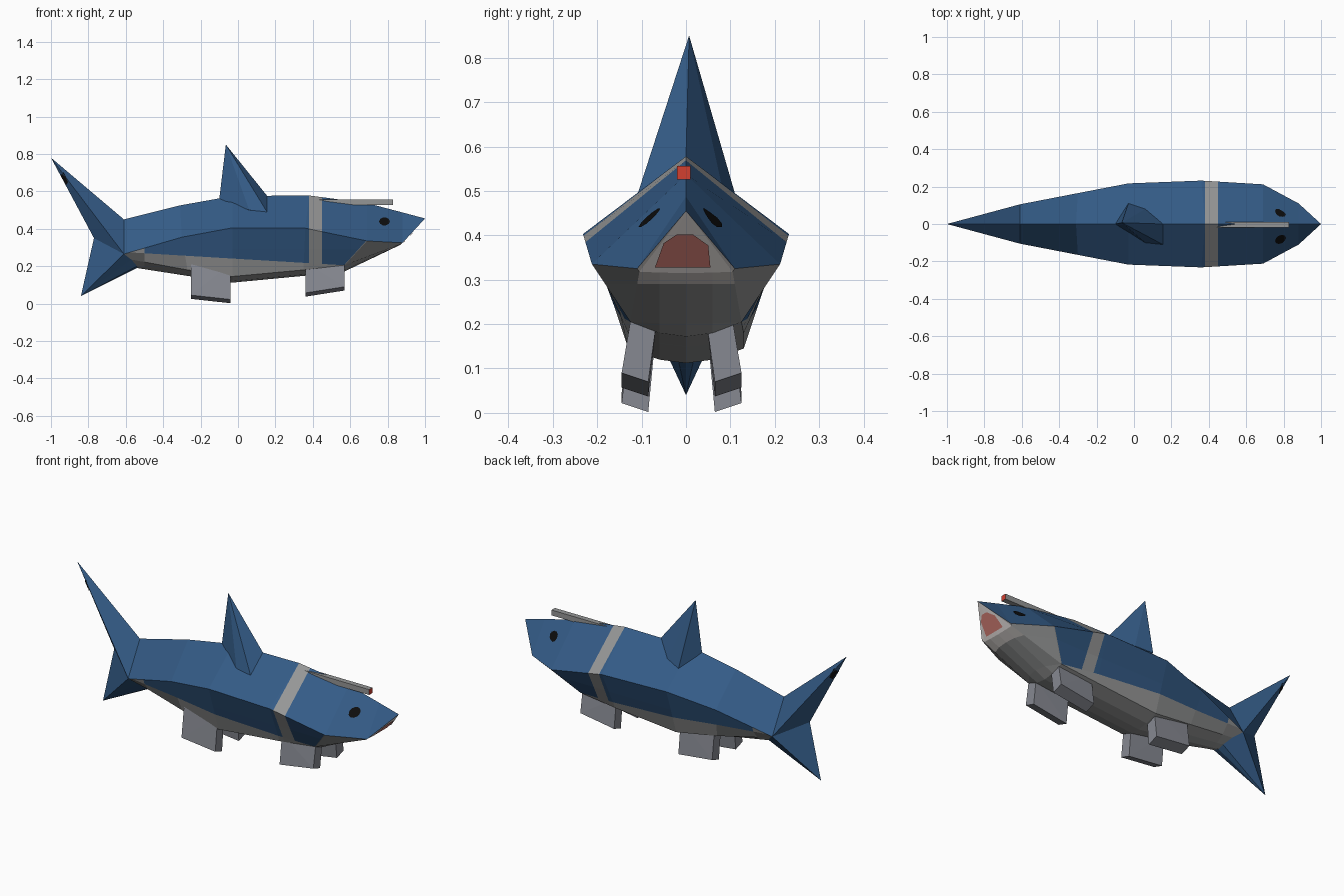
import bpy, bmesh, math
from mathutils import Vector
from mathutils.bvhtree import BVHTree

if "Cube" in bpy.data.objects:
    bpy.data.objects.remove(bpy.data.objects["Cube"])


def material(name, rgb):
    m = bpy.data.materials.new(name)
    m.diffuse_color = (*rgb, 1)
    m.use_nodes = True
    m.node_tree.nodes["Principled BSDF"].inputs["Base Color"].default_value = m.diffuse_color
    return m


BLUE = material("ocean blue", (0.034, 0.105, 0.24))
GREY = material("belly grey", (0.30, 0.305, 0.305))
LEG = material("leg grey", (0.24, 0.25, 0.285))
WHITE = material("tooth white", (0.72, 0.68, 0.66))
PINK = material("mouth pink", (0.62, 0.2, 0.17))
RED = material("laser red", (0.65, 0.05, 0.03))
BLACK = material("black", (0.004, 0.004, 0.004))


def add_object(name, bm, mats):
    mesh = bpy.data.meshes.new(name)
    bm.to_mesh(mesh)
    bm.free()
    for m in mats:
        mesh.materials.append(m)
    ob = bpy.data.objects.new(name, mesh)
    bpy.context.collection.objects.link(ob)
    return ob


def hull(name, points, mat):
    bm = bmesh.new()
    for p in points:
        bm.verts.new(p)
    bmesh.ops.convex_hull(bm, input=bm.verts[:])
    bmesh.ops.recalc_face_normals(bm, faces=bm.faces[:])
    return add_object(name, bm, [mat])


# Body: half sections (top, widest, flank, belly corner, keel), tail to head
sections = [
    [(-.61, 0, .45), (-.61, .105, .265), (-.57, .07, .235), (-.54, .035, .20), (-.54, 0, .19)],
    [(-.31, 0, .525), (-.30, .165, .355), (-.27, .11, .18), (-.25, .05, .155), (-.25, 0, .145)],
    [(-.03, 0, .575), (-.03, .217, .405), (-.03, .13, .145), (-.03, .06, .12), (-.03, 0, .112)],
    [(.38, 0, .578), (.36, .232, .403), (.35, .13, .18), (.35, .06, .155), (.35, 0, .148)],
    [(.69, 0, .537), (.69, .212, .335), (.57, .125, .205), (.57, .06, .18), (.57, 0, .172)],
    [(.88, 0, .487), (.88, .11, .325), (.87, .105, .318), (.87, .06, .316), (.87, 0, .315)],
]
bm = bmesh.new()
rings = []
for s in sections:
    half = [bm.verts.new(p) for p in s]
    other = [bm.verts.new((x, -y, z)) for x, y, z in reversed(s[1:4])]
    rings.append(half + other)
nose, upper_tip, notch, lower_tip = [
    bm.verts.new(p) for p in ((1, 0, .455), (-1, 0, .78), (-.77, 0, .35), (-.84, 0, .04))]


def face(verts, index):
    bm.faces.new(verts).material_index = index


for a, b in zip(rings, rings[1:]):
    for i in range(8):
        j = (i + 1) % 8
        face((a[i], a[j], b[j], b[i]), 0 if i in (0, 7) else 1)
for i in range(8):
    j = (i + 1) % 8
    top = i in (0, 7)
    # Nose and mouth fan, then tail lobes
    face((rings[-1][i], rings[-1][j], nose), 0 if top else 2)
    face((rings[0][i], rings[0][j], upper_tip if top else lower_tip), 0)
for side in (rings[0][1], rings[0][7]):
    face((side, notch, upper_tip), 0)
    face((side, lower_tip, notch), 0)
bmesh.ops.recalc_face_normals(bm, faces=bm.faces[:])


def cut(point, normal, faces):
    geom = set(faces)
    for f in faces:
        geom.update(f.edges)
        geom.update(f.verts)
    bmesh.ops.bisect_plane(bm, geom=list(geom), plane_co=point, plane_no=normal, dist=1e-5)


# Paint borders: collar, belly line, chin
for x in (.38, .45):
    cut((x, 0, 0), (1, 0, 0), bm.faces[:])
for point, normal in (((0, 0, .239), (.06, 0, 1)), ((.58, 0, .22), (-1.1, 0, 1)),
                      ((-.5, 0, 0), (1, 0, 0)), ((0, 0, .29), (0, 0, 1))):
    cut(point, normal, [f for f in bm.faces if f.material_index == 1])
for f in bm.faces:
    c = f.calc_center_median()
    if .38 < c.x < .45:
        f.material_index = 1
    elif f.material_index == 1:
        if c.x > -.5 and c.z + .06 * c.x > .239 and c.z - 1.1 * c.x > -.418:
            f.material_index = 0
        elif c.x > .78 and c.z > .29 and abs(c.y) < .12:
            f.material_index = 2
tree = BVHTree.FromBMesh(bm)
add_object("body", bm, [BLUE, GREY, WHITE])


# Painted marks projected onto the body
def decal(name, origins, direction, mat):
    d = Vector(direction)
    b = bmesh.new()
    verts = []
    for o in origins:
        hit, normal, _, _ = tree.ray_cast(Vector(o), d)
        if hit:
            verts.append(b.verts.new(hit + normal * .004))
    f = b.faces.new(verts)
    f.normal_update()
    if f.normal.dot(d) > 0:
        f.normal_flip()
    add_object(name, b, [mat])


circle = [(math.cos(i * math.pi / 5), math.sin(i * math.pi / 5)) for i in range(10)]
tail_mark = [(-.946, .686), (-.916, .635), (-.906, .65), (-.935, .70)]
for s, side in ((-1, "right"), (1, "left")):
    decal(side + "_eye", [(.782 + .029 * c, s, .437 + .022 * n) for c, n in circle],
          (0, -s, 0), BLACK)
    decal(side + "_tail_mark", [(x, s, z) for x, z in tail_mark], (0, -s, 0), BLACK)
decal("mouth", [(2, y, z) for y, z in ((-.07, .33), (.055, .33), (.05, .38), (.015, .405),
                                       (-.02, .405), (-.05, .385))], (-1, 0, 0), PINK)

# Dorsal fin
hull("dorsal_fin", [(-.065, .007, .85), (-.1, 0, .56), (.155, 0, .577), (.06, -.1, .50),
                    (.155, -.11, .49), (.06, .08, .515), (-.03, .11, .495)], BLUE)

# Legs: splayed boxes (rear x, front x, inner sole z at rear and front, top z)
for place, x0, x1, z0, z1, top in (("front", .36, .57, .037, .07, .2),
                                   ("rear", -.25, -.04, .025, .002, .19)):
    for s, side in ((-1, "right"), (1, "left")):
        pts = []
        for x, z in ((x0, z0), (x1, z1)):
            pts += [(x, s * .075 - .01, z), (x, s * .135 - .01, z + .02),
                    (x, s * .057 - .01, top), (x, s * .113 - .01, top + .02)]
        hull(place + "_" + side + "_leg", pts, LEG)

# Laser bar with red end
bm = bmesh.new()
bmesh.ops.create_cube(bm, size=1)
for v in bm.verts:
    v.co = (.605 + v.co.x * .45, -.005 + v.co.y * .03, .541 + v.co.z * .03)
for f in bm.faces:
    f.material_index = 1 if f.normal.x > .9 else 0
bm.normal_update()
for f in bm.faces:
    f.material_index = 1 if f.normal.x > .9 else 0
add_object("laser_bar", bm, [GREY, RED])
